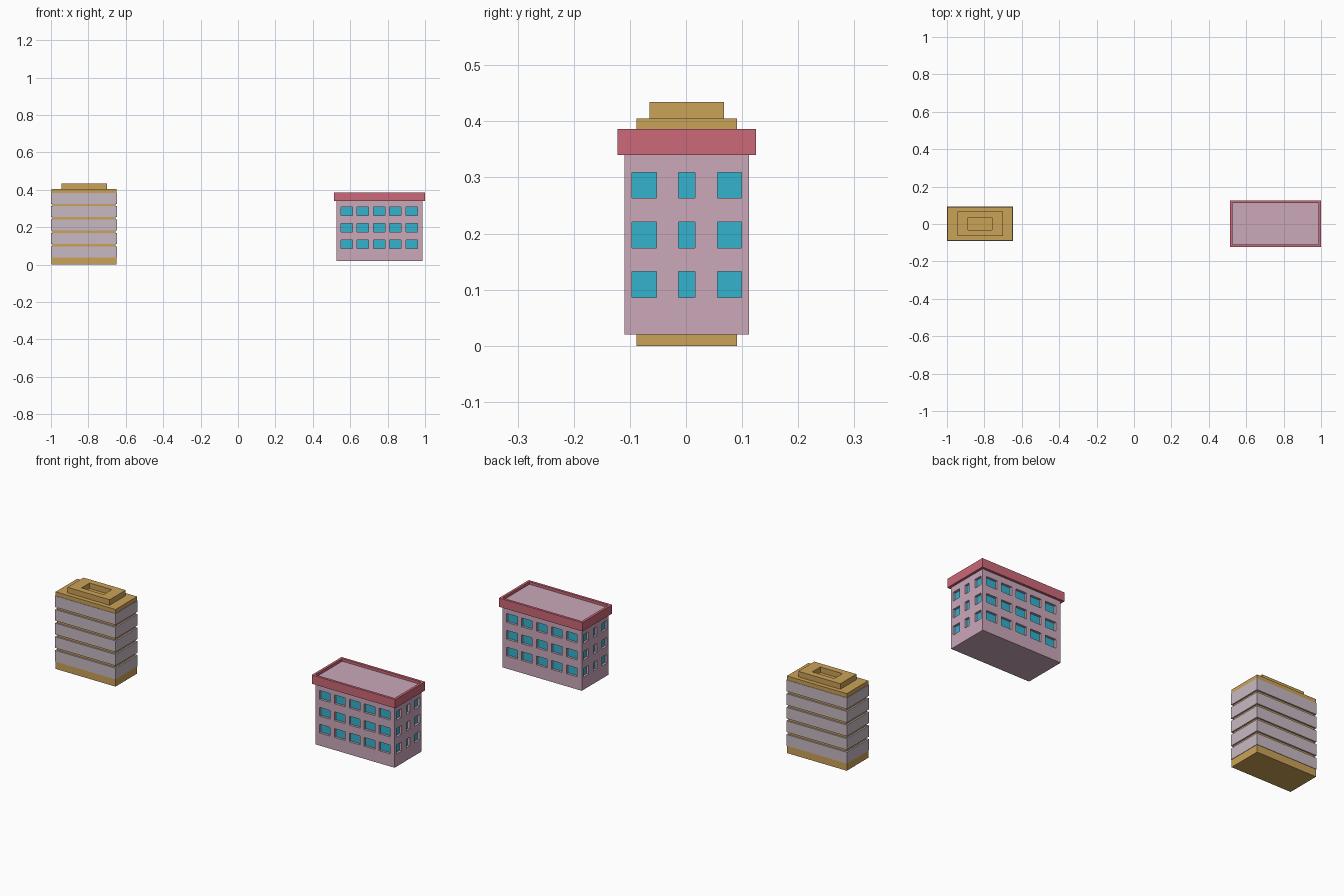
import bpy
import bmesh
from mathutils import Vector

cube = bpy.data.objects.get("Cube")
if cube:
    bpy.data.objects.remove(cube, do_unlink=True)


def material(name, rgb):
    """Flat material from display RGB, converted to linear."""
    linear = [((c / 255 + 0.055) / 1.055) ** 2.4 for c in rgb] + [1.0]
    mat = bpy.data.materials.new(name)
    mat.use_nodes = True
    mat.diffuse_color = linear
    mat.node_tree.nodes["Principled BSDF"].inputs["Base Color"].default_value = linear
    return mat


gold = material("gold", (203, 162, 87))
lilac = material("pale lilac", (200, 186, 195))
pink = material("dusty pink", (203, 168, 186))
red = material("rose red", (204, 104, 120))
blue = material("window blue", (52, 178, 206))


def finish(name, bm, *mats):
    bmesh.ops.remove_doubles(bm, verts=bm.verts, dist=0.0001)
    bmesh.ops.recalc_face_normals(bm, faces=bm.faces)
    mesh = bpy.data.meshes.new(name)
    bm.to_mesh(mesh)
    bm.free()
    for mat in mats:
        mesh.materials.append(mat)
    obj = bpy.data.objects.new(name, mesh)
    bpy.context.collection.objects.link(obj)
    return obj


def quad(bm, points, index=0):
    face = bm.faces.new([bm.verts.new(p) for p in points])
    face.material_index = index


def corners(rect, z):
    x0, x1, y0, y1 = rect
    return [Vector(p) for p in ((x0, y0, z), (x1, y0, z), (x1, y1, z), (x0, y1, z))]


def grow(rect, d):
    return rect[0] - d, rect[1] + d, rect[2] - d, rect[3] + d


def sweep(bm, loops, closed=False):
    """Skin rectangular loops one after another."""
    pairs = list(zip(loops, loops[1:] + loops[:1] if closed else loops[1:]))
    for a, b in pairs:
        for i in range(4):
            j = (i + 1) % 4
            quad(bm, (a[i], a[j], b[j], b[i]))


def box(name, rect, z0, z1, mat):
    bm = bmesh.new()
    low, high = corners(rect, z0), corners(rect, z1)
    sweep(bm, [low, high])
    quad(bm, low)
    quad(bm, high)
    return finish(name, bm, mat)


def frame(name, outer, inner, z0, z1, mat):
    bm = bmesh.new()
    sweep(bm, [corners(outer, z0), corners(outer, z1),
               corners(inner, z1), corners(inner, z0)], closed=True)
    return finish(name, bm, mat)


def wall(bm, origin, along, inward, length, spans, rows, z0, z1, depth):
    """Flat wall with recessed panes at every span and row."""
    us = [0] + [u for span in spans for u in span] + [length]
    zs = [z0] + [z for row in rows for z in row] + [z1]

    def at(u, z, d=0):
        p = origin + along * u + inward * d
        return Vector((p.x, p.y, z))

    for i, (ua, ub) in enumerate(zip(us, us[1:])):
        for k, (za, zb) in enumerate(zip(zs, zs[1:])):
            cell = ((ua, za), (ub, za), (ub, zb), (ua, zb))
            if i % 2 and k % 2:
                quad(bm, [at(*c, depth) for c in cell], 1)
                for a, b in zip(cell, cell[1:] + cell[:1]):
                    quad(bm, (at(*a), at(*b), at(*b, depth), at(*a, depth)))
            else:
                quad(bm, [at(*c) for c in cell])


# Banded tower: recessed core, base, five wall bands and roof slab
tower = (-0.998, -0.65, -0.088, 0.091)
box("tower_core", grow(tower, -0.006), 0.03, 0.39, gold)
box("tower_base", tower, 0, 0.039, gold)
for n in range(5):
    z = 0.039 + n * 0.0715
    box(f"tower_wall_band_{n + 1}", grow(tower, 0.002), z, z + 0.059, lilac)
box("tower_roof_slab", tower, 0.384, 0.405, gold)
frame("tower_roof_crown", (-0.945, -0.70, -0.065, 0.068),
      (-0.887, -0.758, -0.032, 0.035), 0.405, 0.434, gold)

# Windowed block: four walls with recessed panes, floor and sunken roof
block = (0.527, 0.987, -0.11, 0.112)
bottom, roof = 0.02, 0.372
rows = [(0.086 + n * 0.0885, 0.132 + n * 0.0885) for n in range(3)]
long_spans = [(0.023 + n * 0.0868, 0.085 + n * 0.0868) for n in range(5)]
short_spans = [(0.014, 0.057), (0.097, 0.126), (0.166, 0.209)]

bm = bmesh.new()
ground = corners(block, 0)
for i in range(4):
    start, end = ground[i], ground[(i + 1) % 4]
    along = (end - start).normalized()
    inward = Vector((-along.y, along.x, 0))
    spans = short_spans if i % 2 else long_spans
    wall(bm, start, along, inward, (end - start).length, spans, rows,
         bottom, roof, 0.012)
quad(bm, corners(block, bottom))
quad(bm, corners(block, roof))
finish("block_walls_and_windows", bm, pink, blue)

# Overhanging parapet around the roof
frame("block_parapet", grow(block, 0.0125), grow(block, -0.0005), 0.34, 0.386, red)
